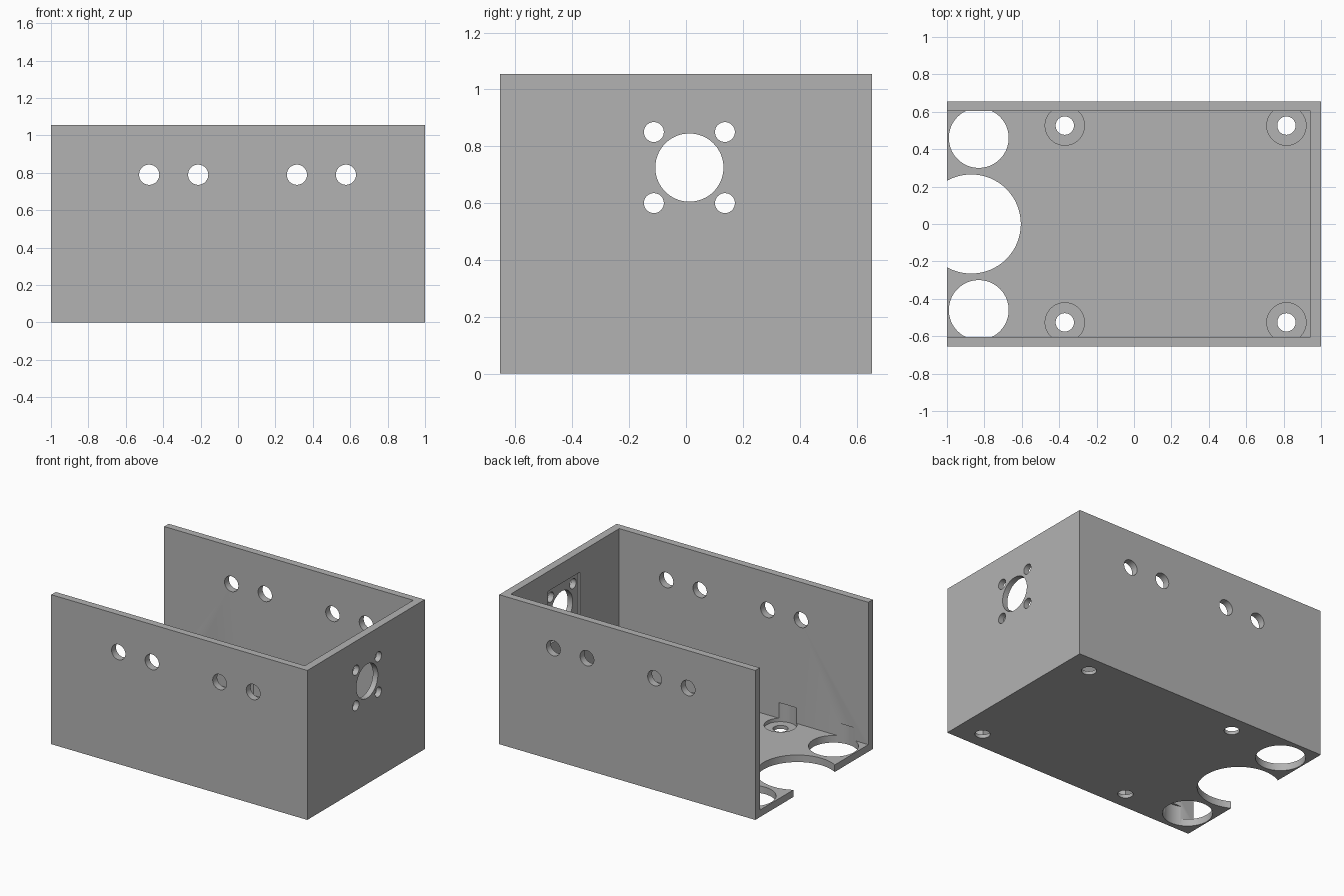
import bpy
from math import pi

cube = bpy.data.objects.get("Cube")
if cube:
    bpy.data.objects.remove(cube, do_unlink=True)

grey = bpy.data.materials.new("plain grey")
grey.use_nodes = True
colour = (0.45, 0.45, 0.45, 1)
grey.diffuse_color = colour
grey.node_tree.nodes["Principled BSDF"].inputs["Base Color"].default_value = colour

L, W, H, T = 1.0, 0.655, 1.055, 0.05   # half length, half width, height, wall


def box(name, low, high):
    centre = [(a + b) / 2 for a, b in zip(low, high)]
    bpy.ops.mesh.primitive_cube_add(size=1, location=centre)
    ob = bpy.context.object
    ob.name = name
    ob.scale = [b - a for a, b in zip(low, high)]
    bpy.ops.object.transform_apply(location=True, rotation=True, scale=True)
    return ob


def rod(centre, radius, length, axis="Z"):
    turn = {"X": (0, pi / 2, 0), "Y": (pi / 2, 0, 0), "Z": (0, 0, 0)}[axis]
    bpy.ops.mesh.primitive_cylinder_add(vertices=64, radius=radius, depth=length,
                                        location=centre, rotation=turn)
    return bpy.context.object


def cut(body, cutter):
    cutter.hide_render = True
    mod = body.modifiers.new("cut", "BOOLEAN")
    mod.operation, mod.solver, mod.object = "DIFFERENCE", "EXACT", cutter
    bpy.context.view_layer.objects.active = body
    bpy.ops.object.modifier_apply(modifier=mod.name)
    bpy.data.objects.remove(cutter, do_unlink=True)


def upright(x, y, radius, bottom, top):
    return rod((x, y, (bottom + top) / 2), radius, top - bottom)


# Tray with an open top and an open end
body = box("enclosure_body", (-L, -W, 0), (L, W, H))
body.data.materials.append(grey)
cut(body, box("cavity", (-L - 0.1, -W + T, T), (L - 0.055, W - T, H + 0.1)))

# Cable holes through both side walls
for x in (-0.475, -0.213, 0.315, 0.577):
    cut(body, rod((x, 0, 0.79), 0.054, 2, "Y"))

# Motor mount in the end wall: inner recess, shaft hole and screw holes
my, mz = 0.012, 0.725
cut(body, box("recess", (0.9, my - 0.18, mz - 0.19), (0.961, my + 0.18, mz + 0.19)))
cut(body, rod((L, my, mz), 0.12, 0.3, "X"))
for dy in (-0.125, 0.125):
    for dz in (-0.125, 0.125):
        cut(body, rod((L, my + dy, mz + dz), 0.035, 0.3, "X"))

# Floor openings, counterbores nicking the side walls
cut(body, upright(-0.87, 0, 0.265, -0.1, 0.2))
for side in (-1, 1):
    cut(body, upright(-0.83, side * 0.46, 0.16, -0.1, 0.14))
    for x in (-0.37, 0.815):
        cut(body, upright(x, side * 0.526, 0.105, 0.025, 0.16))
        cut(body, upright(x, side * 0.526, 0.049, -0.1, 0.1))

bpy.ops.object.select_all(action="DESELECT")
body.select_set(True)
bpy.context.view_layer.objects.active = body
bpy.ops.object.shade_smooth_by_angle()
